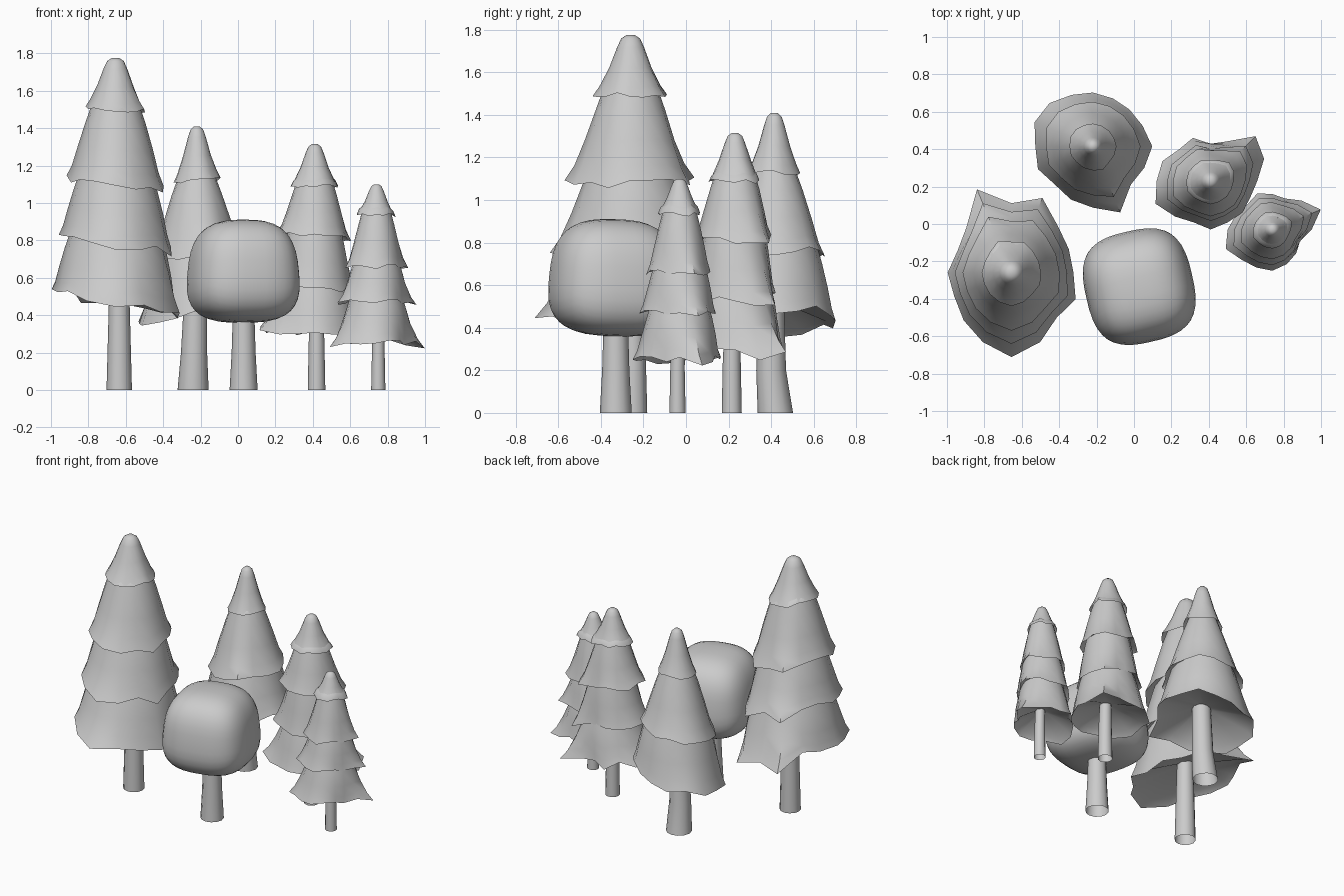
import bpy, bmesh, math, random
from mathutils import Matrix, Vector

if "Cube" in bpy.data.objects:
    bpy.data.objects.remove(bpy.data.objects["Cube"])

random.seed(4)
N = 16


def finish(bm, name, angle=50):
    bmesh.ops.recalc_face_normals(bm, faces=bm.faces)
    mesh = bpy.data.meshes.new(name)
    bm.to_mesh(mesh)
    bm.free()
    ob = bpy.data.objects.new(name, mesh)
    bpy.context.collection.objects.link(ob)
    bpy.ops.object.select_all(action='DESELECT')
    ob.select_set(True)
    bpy.context.view_layer.objects.active = ob
    bpy.ops.object.shade_smooth_by_angle(angle=math.radians(angle))
    return ob


def loft(name, rings, capped=True):
    bm = bmesh.new()
    loops = [[bm.verts.new(p) for p in ring] for ring in rings]
    for a, b in zip(loops, loops[1:]):
        for i in range(len(a)):
            j = (i + 1) % len(a)
            bm.faces.new((a[i], a[j], b[j], b[i]))
    if capped:
        bm.faces.new(loops[0])
        bm.faces.new(loops[-1])
    return finish(bm, name)


def trunk(name, stations):
    # stations: x, y, z, radius; open at both ends
    loft(name, [[(x + r * math.cos(2 * math.pi * i / 12), y + r * math.sin(2 * math.pi * i / 12), z)
                 for i in range(12)] for x, y, z, r in stations], capped=False)


def tier(name, cx, cy, outline, z0, r0, z1, r1, rough, tilt, tip):
    # one skirt of branches: narrow top, flared wavy hem, hollow underside
    mean = sum(outline) / N
    wave = [1 + rough * (r / mean - 1) for r in outline]
    jitter = [random.uniform(-0.025, 0.025) for _ in range(N)]
    if tip:
        steps = [(0, 0.12, 0), (0.06, 0.27, 0), (0.2, 0.38, 0.1), (0.55, 0.6, 0.3), (0.85, 0.84, 0.8), (1, 1, 1)]
    else:
        k = r0 / r1
        steps = [(t, k + (1 - k) * f, t * t) for t, f in ((0, 0), (0.3, 0.3), (0.6, 0.57), (0.85, 0.79), (1, 1))]
    rings = []

    def ring(t, f, w, lift=0):
        pts = []
        for i in range(N):
            a = 2 * math.pi * i / N
            s = 1 + w * (wave[i] - 1)
            hem = z1 + (jitter[i] - 0.06 * (wave[i] - 1) + tilt[0] * math.cos(a) + tilt[1] * math.sin(a)) * r1 / 0.3
            z = z0 + (z1 - z0) * t + (hem - z1) * w + lift
            pts.append((cx + r1 * f * s * math.cos(a), cy + r1 * f * s * math.sin(a), z))
        rings.append(pts)

    for t, f, w in steps:
        ring(t, f, w)
    ring(1, 0.88, 0.9, 0.03)
    ring(1, 0.15, 0.1, 0.09)
    loft(name, rings)


def conifer(name, cx, cy, outline, tiers, tilt):
    last = len(tiers) - 1
    for i, (z0, r0, z1, r1) in enumerate(tiers):
        rough = 0.4 + 0.6 * i / last
        k = 0.3 + 0.7 * i / last
        tier(f"{name}_branches_{i + 1}", cx, cy, outline, z0, r0, z1, r1, rough,
             (tilt[0] * k, tilt[1] * k), i == 0)


# Tall left conifer
conifer("tall_tree", -0.655, -0.26,
        [.33, .33, .35, .43, .37, .48, .34, .31, .34, .33, .36, .40, .45, .40, .34, .37],
        [(1.775, 0, 1.50, .165), (1.56, .115, 1.10, .275), (1.2, .18, .78, .325), (.88, .23, .47, .372)],
        (-0.055, 0.0))
trunk("tall_tree_trunk", [(-.635, -.25, 0, .068), (-.635, -.25, .3, .06), (-.635, -.25, .6, .052)])

# Back conifer
conifer("back_tree", -0.22, 0.415,
        [.32, .29, .28, .28, .29, .30, .33, .34, .31, .32, .29, .31, .33, .385, .29, .30],
        [(1.41, 0, 1.12, .125), (1.18, .085, .73, .25), (.82, .19, .43, .308)],
        (0.06, 0.01))
trunk("back_tree_trunk", [(-.24, .42, 0, .083), (-.235, .40, .2, .07), (-.225, .40, .55, .06)])

# Right conifer
conifer("right_tree", 0.41, 0.23,
        [.25, .31, .34, .23, .20, .25, .24, .28, .29, .32, .27, .24, .26, .24, .24, .23],
        [(1.315, 0, 1.09, .125), (1.15, .085, .82, .19), (.9, .13, .54, .215), (.62, .16, .30, .261)],
        (-0.03, 0.0))
trunk("right_tree_trunk", [(.42, .215, 0, .047), (.42, .215, .25, .042), (.42, .22, .45, .036)])

# Small conifer
conifer("small_tree", 0.74, -0.03,
        [.21, .28, .22, .18, .19, .21, .19, .21, .24, .27, .23, .22, .22, .20, .18, .16],
        [(1.1, 0, .935, .10), (.98, .07, .66, .155), (.73, .11, .47, .185), (.53, .13, .25, .213)],
        (-0.005, 0.0))
trunk("small_tree_trunk", [(.75, -.04, 0, .038), (.75, -.04, .2, .034), (.75, -.035, .4, .03)])

# Rounded crown: cube eased towards a sphere, domed on top, wider at the foot
bm = bmesh.new()
bmesh.ops.create_cube(bm, size=2)
bmesh.ops.subdivide_edges(bm, edges=bm.edges, cuts=9, use_grid_fill=True)
turn = Matrix.Rotation(math.radians(13), 3, 'Z')
for v in bm.verts:
    d = Vector(v.co)
    p = 2.9
    d /= (abs(d.x) ** p + abs(d.y) ** p + abs(d.z) ** p) ** (1 / p)
    w = 1 - 0.09 * d.z
    q = turn @ Vector((d.x * 0.285 * w, d.y * 0.297 * w, d.z * 0.275))
    q.z += 0.635 - 0.03 * q.y
    v.co = q + Vector((0.028, -0.335, 0))
finish(bm, "round_tree_crown")
trunk("round_tree_trunk", [(.03, -.33, 0, .075), (.03, -.33, .2, .064), (.03, -.33, .5, .055)])
